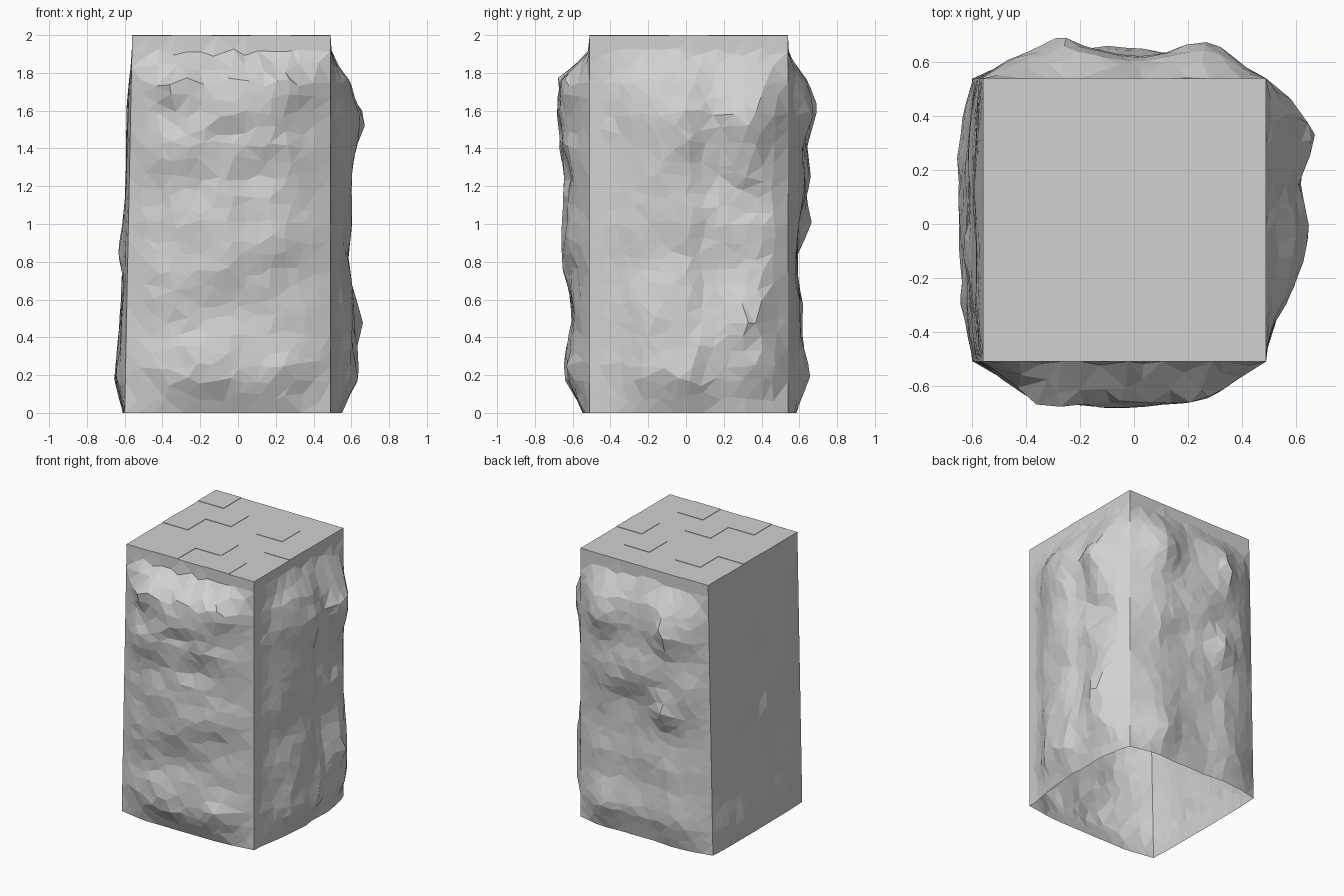
import bpy, bmesh, random
from mathutils import Vector, noise

random.seed(4)
if "Cube" in bpy.data.objects:
    bpy.data.objects.remove(bpy.data.objects["Cube"], do_unlink=True)

stone = bpy.data.materials.new("light grey stone")
stone.use_nodes = True
GREY = (0.64, 0.64, 0.64, 1)
stone.diffuse_color = GREY
stone.node_tree.nodes["Principled BSDF"].inputs["Base Color"].default_value = GREY

HEIGHT, TOP = 2.0, 1.997
RIGHT_X, FRONT_Y, WIDTH = 0.49, -0.51, 1.05
COLS, ROWS = 14, 24
LIP_END, LIP_HEIGHT = 1.9, 0.12


def sample(values, t):
    """Read an evenly spaced profile at t in 0..1."""
    f = min(max(t, 0), 1) * (len(values) - 1)
    i = min(int(f), len(values) - 2)
    return values[i] + (values[i + 1] - values[i]) * (f - i)


def core(s, t, z):
    """Point of the plain block, whose -x side leans out towards the base."""
    left_x = -0.56 - 0.02 * (HEIGHT - z)
    return Vector((left_x + (RIGHT_X - left_x) * s, FRONT_Y + WIDTH * t, z))


# Each rough side: outward direction, bulge by height (cm), share across the width
# (tenths), noise stretch, and extra knobs or dents (across, height, radius, depth)
SIDES = {
    "front": dict(out=(0, -1, 0), rise=(4, 14, 11, 10, 13, 14, 12, 17, 17, 17, 16),
                  across=(0, 5, 9, 10, 10, 10, 9, 9, 8, 4, 0), grain=(3, 5),
                  knobs=((.23, 1.7, .14, .03), (.77, .7, .1, -.05))),
    "right": dict(out=(1, 0, 0), rise=(6, 16, 14, 13, 10, 12, 11, 13, 16, 9, 6),
                  across=(0, 1, 5, 8, 9, 10, 8, 9, 10, 7, 0), grain=(4, 3),
                  knobs=((.8, 1.1, .14, -.04),)),
    "back": dict(out=(0, 1, 0), rise=(5, 12, 8, 9, 6, 9, 13, 11, 15, 9, 6),
                 across=(0, 5, 8, 10, 8, 7, 7, 8, 8, 4, 0), grain=(4, 2),
                 knobs=((.5, 1.3, .2, .04), (.3, 1, .15, .05), (.65, 1, .15, -.05))),
    "left": dict(out=(-1, 0, 0), rise=(1, 6, 4, 3, 3, 3, 2, 2, 2, 1, 0),
                 across=(0, 5, 8, 9, 10, 10, 10, 10, 8, 5, 0), grain=(4, 4),
                 knobs=((.4, .85, .12, .03),)),
}


def place(name, u):
    """Block coordinates for a position across one side."""
    return {"front": (u, 0), "right": (1, u), "back": (u, 1), "left": (0, u)}[name]


def bulge(name, u, z):
    """Distance the rock stands out from the plain block."""
    side = SIDES[name]
    share = sample(side["across"], u) / 10
    share *= min(max((LIP_END - z) / LIP_HEIGHT, 0), 1)
    depth = sample(side["rise"], z / HEIGHT) / 100 * share
    gu, gz = side["grain"]
    spot = Vector((u * gu, z * gz, len(name) * 7))
    depth *= 0.95 + 0.4 * noise.noise(spot) + 0.13 * noise.noise(spot * 2.7)
    for ku, kz, radius, amount in side["knobs"]:
        near = 1 - (((u - ku) ** 2 + (z - kz) ** 2) ** 0.5) / radius
        depth += amount * max(near, 0) * share
    return max(depth, 0)


def add_grid(bm, cols, rows, point):
    """Grid of quads with unevenly scattered inner points."""
    grid = []
    for j in range(rows + 1):
        line = []
        for i in range(cols + 1):
            a, b = i / cols, j / rows
            if 0 < i < cols and 0 < j < rows:
                a += random.uniform(-.33, .33) / cols
                b += random.uniform(-.33, .33) / rows
            line.append(bm.verts.new(point(a, b)))
        grid.append(line)
    for j in range(rows):
        for i in range(cols):
            bm.faces.new((grid[j][i], grid[j][i + 1],
                          grid[j + 1][i + 1], grid[j + 1][i]))


def side_point(name):
    def point(u, v):
        z = v * TOP
        return core(*place(name, u), z) + Vector(SIDES[name]["out"]) * bulge(name, u, z)
    return point


def finish(bm, name):
    bmesh.ops.recalc_face_normals(bm, faces=bm.faces)
    mesh = bpy.data.meshes.new(name)
    bm.to_mesh(mesh)
    bm.free()
    mesh.materials.append(stone)
    obj = bpy.data.objects.new(name, mesh)
    bpy.context.collection.objects.link(obj)


# Rough stone block: four sides and a flat top, hollow and open underneath
bm = bmesh.new()
for side_name in SIDES:
    add_grid(bm, COLS, ROWS, side_point(side_name))
add_grid(bm, COLS, 1, lambda s, t: core(s, t, TOP))
bmesh.ops.remove_doubles(bm, verts=bm.verts, dist=0.0005)
bmesh.ops.triangulate(bm, faces=bm.faces, quad_method='SHORT_EDGE')
finish(bm, "rough_stone_block")

# Slightly raised square tiles on the top
tile = WIDTH / 5
bm = bmesh.new()
for col, row in ((1, 0), (2, 1), (3, 3), (1, 3), (0, 4), (0, 2), (3, 0), (4, 2)):
    made = bmesh.ops.create_cube(bm, size=1)["verts"]
    bmesh.ops.scale(bm, verts=made, vec=(tile, tile, HEIGHT - TOP))
    centre = core((col + .5) / 5, (row + .5) / 5, HEIGHT)
    centre.z = (HEIGHT + TOP) / 2
    bmesh.ops.translate(bm, verts=made, vec=centre)
finish(bm, "top_tiles")
